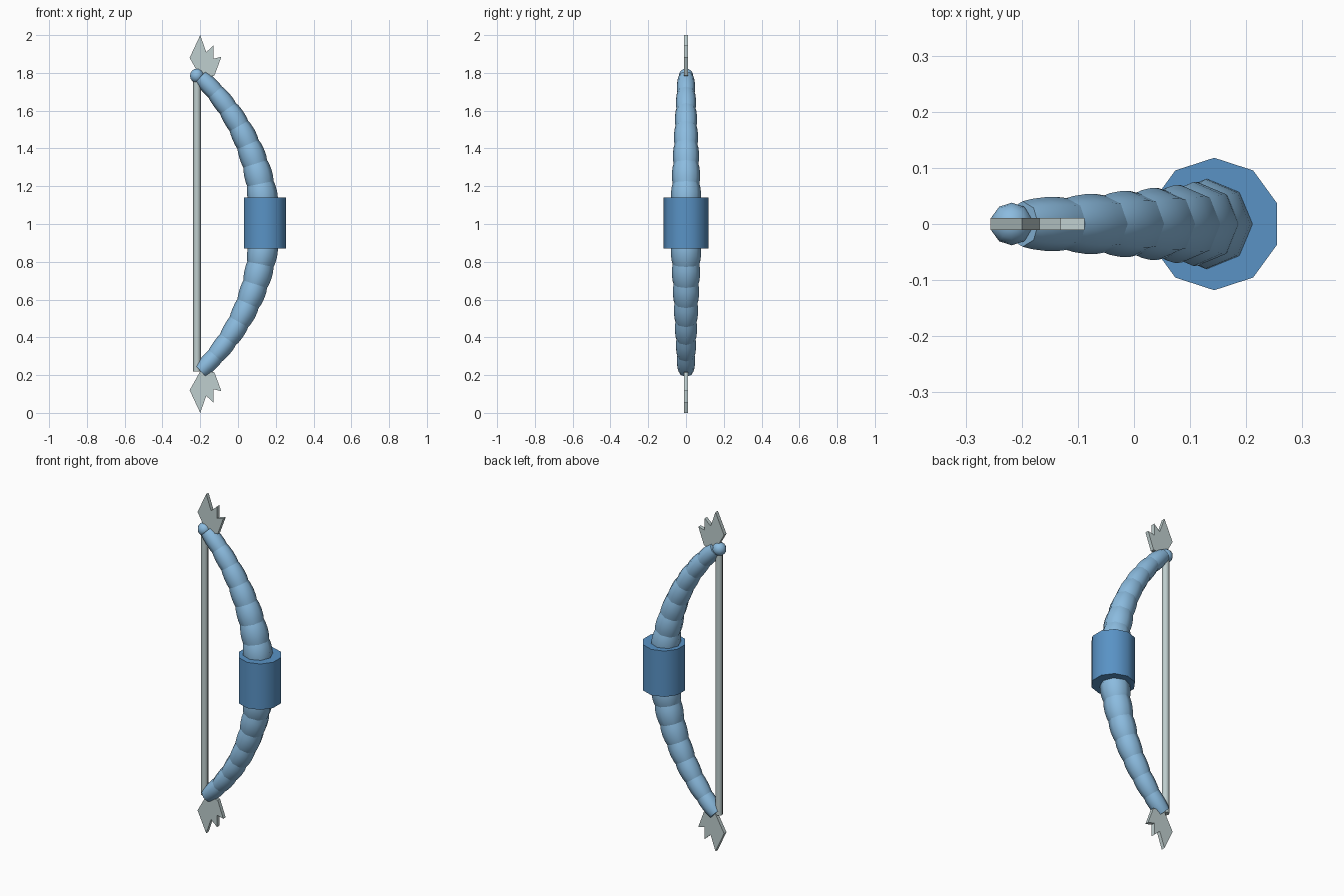
import bpy, bmesh, math
from mathutils import Vector

if "Cube" in bpy.data.objects:
    bpy.data.objects.remove(bpy.data.objects["Cube"])


def material(name, rgb):
    m = bpy.data.materials.new(name)
    m.use_nodes = True
    m.diffuse_color = (*rgb, 1)
    m.node_tree.nodes["Principled BSDF"].inputs["Base Color"].default_value = (*rgb, 1)
    return m


LIGHT_BLUE = material("light blue", (0.26, 0.50, 0.74))
MID_BLUE = material("mid blue", (0.10, 0.29, 0.56))
GREY = material("pale grey", (0.52, 0.62, 0.62))


def finish(bm, name, mat, smooth=True):
    bmesh.ops.recalc_face_normals(bm, faces=bm.faces)
    mesh = bpy.data.meshes.new(name)
    bm.to_mesh(mesh)
    bm.free()
    mesh.materials.append(mat)
    obj = bpy.data.objects.new(name, mesh)
    bpy.context.collection.objects.link(obj)
    if smooth:
        bpy.ops.object.select_all(action='DESELECT')
        obj.select_set(True)
        bpy.context.view_layer.objects.active = obj
        bpy.ops.object.shade_smooth_by_angle(angle=math.radians(50))
    return obj


def column(name, mat, x, radius, z0, z1, sides):
    bm = bmesh.new()
    rings = [[bm.verts.new((x + radius * math.sin(math.tau * i / sides),
                            radius * math.cos(math.tau * i / sides), z))
              for i in range(sides)] for z in (z0, z1)]
    skin(bm, rings)
    return finish(bm, name, mat)


def skin(bm, rings):
    for a, b in zip(rings, rings[1:]):
        n = len(a)
        for i in range(n):
            bm.faces.new((a[i], a[(i + 1) % n], b[(i + 1) % n], b[i]))
    bm.faces.new(rings[0])
    bm.faces.new(rings[-1])


# Limbs: overlapping barrel segments strung along an arc
APEX_X, ARC_R, SWEEP, COUNT, SIDES = 0.14, 1.065, 0.82, 8, 8


def limb_ring(bm, t, bulge, side):
    a = SWEEP * t
    centre = Vector((APEX_X - ARC_R * (1 - math.cos(a)), 0, 1 + side * ARC_R * math.sin(a)))
    outward = Vector((math.cos(a), 0, side * math.sin(a)))
    radius = (0.088 + (0.045 - 0.088) * t) * bulge
    return [bm.verts.new(centre + radius * (outward * math.cos(k) + Vector((0, math.sin(k), 0))))
            for k in (math.tau * i / SIDES for i in range(SIDES))]


def limb(name, side):
    bm = bmesh.new()
    profile = ((-0.08, 0.90), (0.2, 0.98), (0.5, 1.0), (0.8, 0.97), (1.0, 0.90))
    for s in range(COUNT):
        skin(bm, [limb_ring(bm, (s + p) / COUNT, b, side) for p, b in profile])
    return finish(bm, name, LIGHT_BLUE)


limb("upper_limb", 1)
limb("lower_limb", -1)

# Rounded knob on the upper tip
bm = bmesh.new()
bmesh.ops.create_uvsphere(bm, u_segments=10, v_segments=8, radius=0.038)
bmesh.ops.translate(bm, verts=bm.verts, vec=(-0.218, 0, 1.785))
finish(bm, "upper_tip_knob", LIGHT_BLUE)

# Grip and string
column("grip", MID_BLUE, 0.143, 0.118, 0.87, 1.14, 10)
column("string", GREY, -0.217, 0.02, 0.22, 1.78, 8)

# Jagged blades, mirrored top to bottom
OUTLINE = ((-0.2, 2.0), (-0.168, 1.91), (-0.13, 1.945), (-0.13, 1.875),
           (-0.088, 1.885), (-0.125, 1.785), (-0.2, 1.78), (-0.256, 1.88))
for name, flip in (("upper_blade", False), ("lower_blade", True)):
    bm = bmesh.new()
    face = bm.faces.new([bm.verts.new((x, -0.011, 2 - z if flip else z)) for x, z in OUTLINE])
    ext = bmesh.ops.extrude_face_region(bm, geom=[face], use_keep_orig=True)
    bmesh.ops.translate(bm, vec=(0, 0.022, 0),
                        verts=[v for v in ext["geom"] if isinstance(v, bmesh.types.BMVert)])
    finish(bm, name, GREY, smooth=False)
